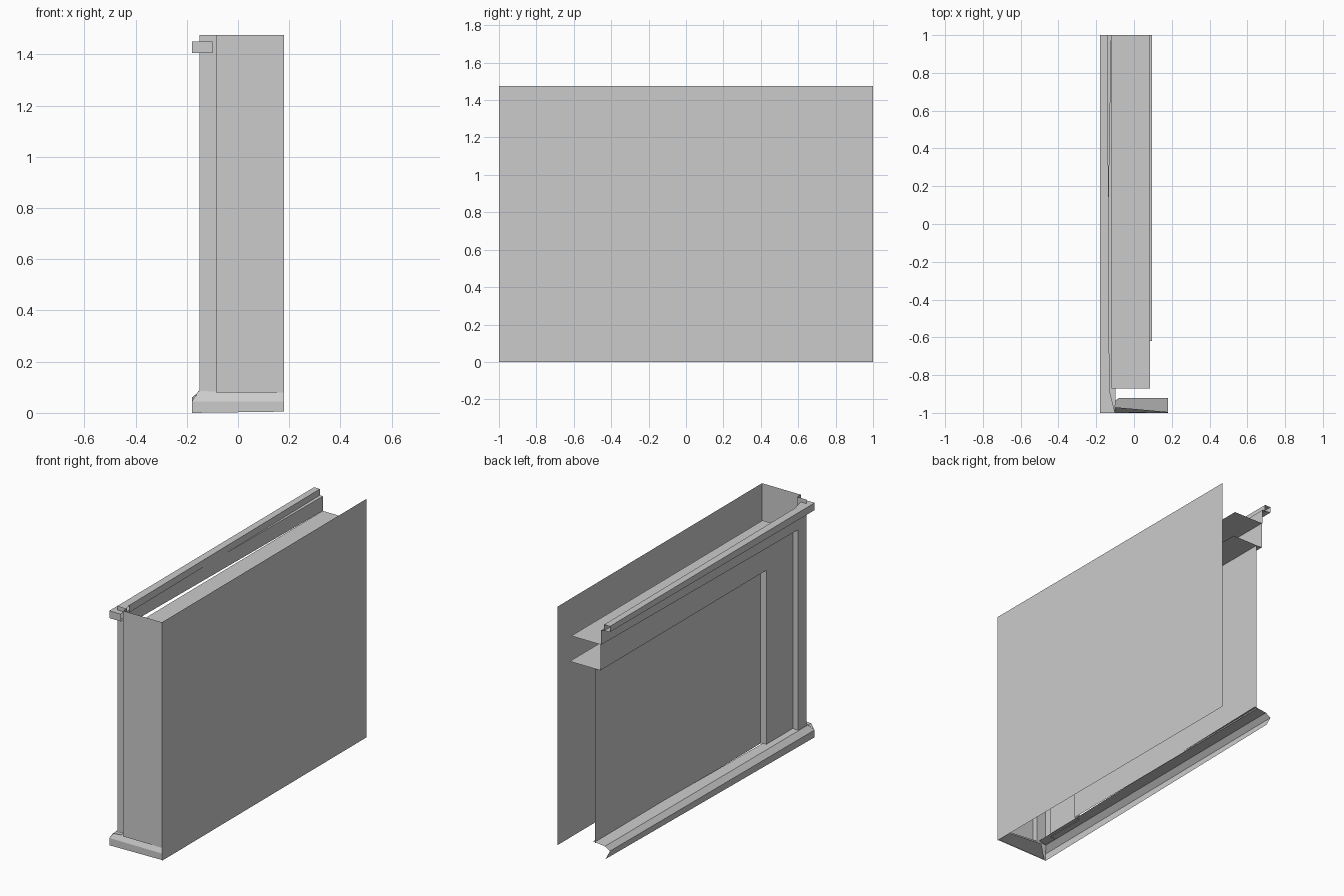
import bpy

if "Cube" in bpy.data.objects:
    bpy.data.objects.remove(bpy.data.objects["Cube"])


def sheet(name, quads):
    """Open shell made from separate quads, each given by four corners."""
    verts, faces = [], []
    for q in quads:
        faces.append(tuple(range(len(verts), len(verts) + len(q))))
        verts += q
    me = bpy.data.meshes.new(name)
    me.from_pydata(verts, [], faces)
    me.update()
    ob = bpy.data.objects.new(name, me)
    bpy.context.collection.objects.link(ob)
    return ob


def upright(a, b, z0, z1):
    """Vertical quad over the plan line a-b."""
    return [(*a, z0), (*b, z0), (*b, z1), (*a, z1)]


def level(x0, x1, y0, y1, z):
    return [(x0, y0, z), (x1, y0, z), (x1, y1, z), (x0, y1, z)]


def run(front, back, y0=-1, y1=1):
    """Strips joining an xz profile at y0 to a matching one at y1."""
    a = [(x, y0, z) for x, z in front]
    b = [(x, y1, z) for x, z in back]
    return [[a[i], a[i + 1], b[i + 1], b[i]] for i in range(len(a) - 1)]


TOP, BASE = 1.475, 0.08
OUTER, MID, INNER = -0.15, -0.115, -0.077   # stepped depths of the side wall
J1, J2 = -0.88, -0.62                       # plan positions of the two steps
S1, S2 = 1.32, 1.16                         # soffit heights

# Large flat side
sheet("plain_side", [upright((0.18, -1), (0.18, 1), 0, TOP)])

# Front end with its set-back corner strip
sheet("front_end", [
    upright((0.18, -1), (-0.085, -1), BASE, TOP),
    upright((-0.085, -1), (-0.085, -0.965), BASE, TOP),
    upright((-0.085, -0.965), (OUTER, -0.965), BASE, TOP),
])

# Corner pier and first step
sheet("corner_pier", [
    upright((OUTER, -0.965), (OUTER, J1), BASE, 1.41),
    upright((OUTER, J1), (MID, J1), BASE, S1),
])

# Middle frame around the deep recess, and second step
sheet("recess_frame", [
    upright((MID, J1), (MID, J2), BASE, S1),
    upright((MID, J2), (MID, 1), S2, S1),
    upright((MID, J2), (INNER, J2), BASE, S2),
])

# Deep recessed wall
sheet("recess_wall", [upright((INNER, J2), (INNER, 1), BASE, S2)])

# Soffit shelves running inward
sheet("upper_shelf", [level(-0.12, 0.085, -0.87, 1, S1)])
sheet("lower_shelf", [level(MID, 0.095, J2, 1, S2)])

# Top rail: fascia, ledge, cap and lip
sheet("top_rail",
      run([(-0.15, S1), (-0.15, 1.405), (-0.18, 1.405), (-0.18, 1.45),
           (-0.13, 1.45), (-0.13, 1.405)],
          [(-0.12, S1), (-0.12, 1.41), (-0.18, 1.415), (-0.18, 1.45),
           (-0.14, 1.45), (-0.14, 1.41)], J1)
      + run([(-0.10, 1.405), (-0.18, 1.405), (-0.18, 1.45), (-0.10, 1.45)],
            [(-0.13, 1.405), (-0.18, 1.405), (-0.18, 1.45), (-0.13, 1.45)],
            -1, J1)
      + [upright((-0.18, -1), (-0.10, -1), 1.405, 1.45)])

# Sloped plinth along the side
sheet("side_plinth",
      run([(-0.10, 0.085), (-0.155, 0.08), (-0.18, 0.045), (-0.18, 0)],
          [(-0.065, 0.09), (-0.145, 0.08), (-0.18, 0.06), (-0.15, 0.003)]))

# Plinth return across the front, with its underside flap
sheet("front_plinth", [
    [(-0.18, -1, 0), (0.18, -1, 0.005), (0.18, -1, 0.045), (-0.18, -1, 0.045)],
    [(-0.18, -1, 0.045), (0.18, -1, 0.045), (0.18, -0.995, 0.08),
     (-0.155, -0.965, 0.085)],
    [(-0.17, -1, 0.003), (0.18, -1, 0.01), (0.18, -0.92, 0.02),
     (-0.08, -0.92, 0.04)],
])
